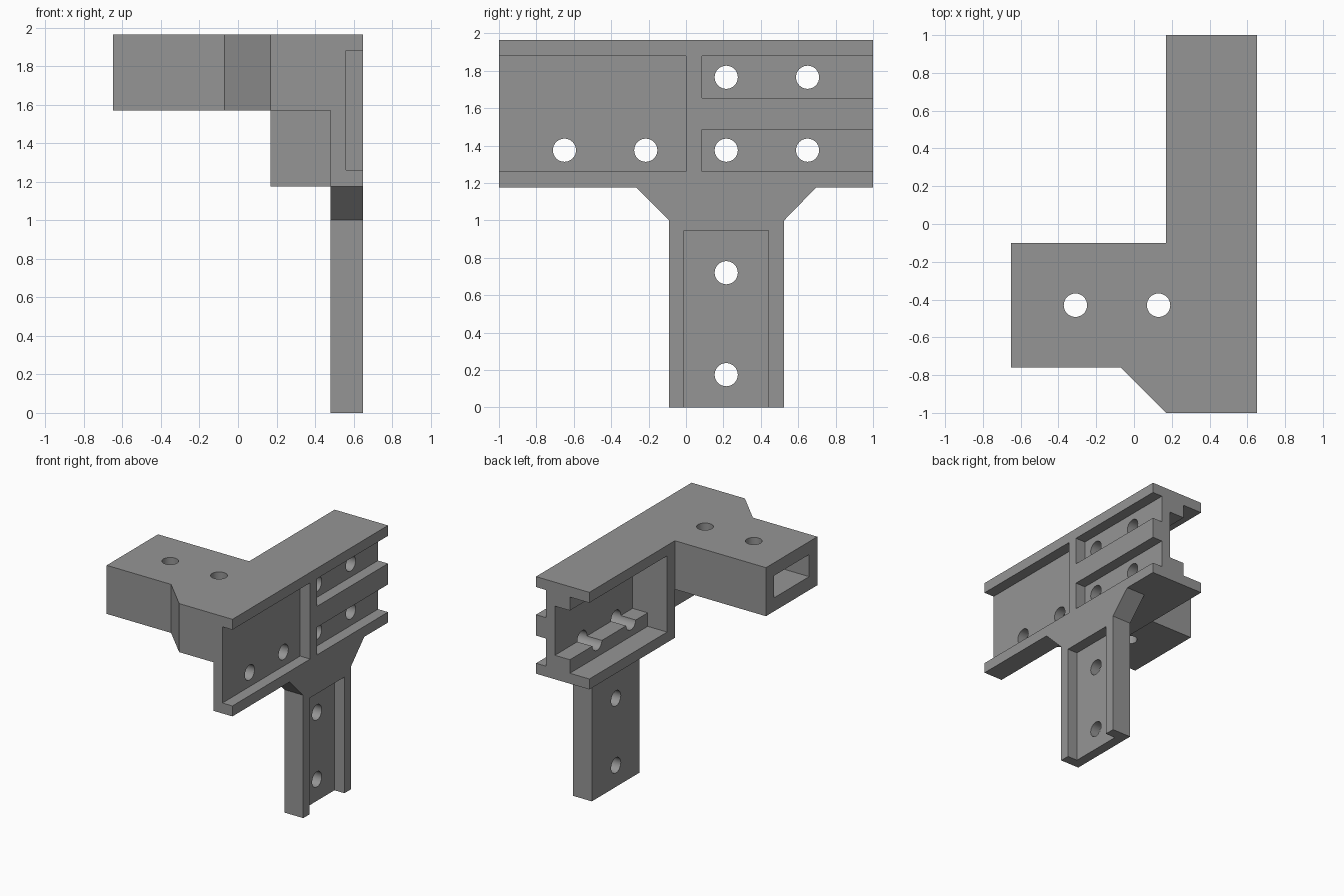
import bpy, bmesh, math
from mathutils import Vector, Matrix

if "Cube" in bpy.data.objects:
    bpy.data.objects.remove(bpy.data.objects["Cube"])

grey = bpy.data.materials.new("mid_grey")
grey.diffuse_color = (0.3, 0.3, 0.3, 1)
grey.use_nodes = True
grey.node_tree.nodes["Principled BSDF"].inputs["Base Color"].default_value = grey.diffuse_color


def finish(name, bm):
    bmesh.ops.recalc_face_normals(bm, faces=bm.faces)
    me = bpy.data.meshes.new(name)
    bm.to_mesh(me)
    bm.free()
    me.materials.append(grey)
    ob = bpy.data.objects.new(name, me)
    bpy.context.collection.objects.link(ob)
    return ob


def prism(name, pts, lo, hi, axis):
    """Extrude a 2D outline along x (pts are y, z) or z (pts are x, y)."""
    bm = bmesh.new()
    to3d = (lambda a, b: (lo, a, b)) if axis == 'x' else (lambda a, b: (a, b, lo))
    face = bm.faces.new([bm.verts.new(to3d(*p)) for p in pts])
    new = bmesh.ops.extrude_face_region(bm, geom=[face])['geom']
    step = Vector((hi - lo, 0, 0)) if axis == 'x' else Vector((0, 0, hi - lo))
    bmesh.ops.translate(bm, vec=step, verts=[v for v in new if isinstance(v, bmesh.types.BMVert)])
    return finish(name, bm)


def box(name, x0, x1, y0, y1, z0, z1):
    return prism(name, [(x0, y0), (x1, y0), (x1, y1), (x0, y1)], z0, z1, 'z')


def rod(name, centre, length, axis):
    bm = bmesh.new()
    rot = Matrix.Rotation(math.pi / 2, 4, 'Y') if axis == 'x' else Matrix.Identity(4)
    bmesh.ops.create_cone(bm, cap_ends=True, segments=32, radius1=0.062, radius2=0.062,
                          depth=length, matrix=Matrix.Translation(centre) @ rot)
    return finish(name, bm)


def combine(target, other, op):
    mod = target.modifiers.new(other.name, 'BOOLEAN')
    mod.operation, mod.solver, mod.object = op, 'EXACT', other
    bpy.context.view_layer.objects.active = target
    bpy.ops.object.modifier_apply(modifier=mod.name)
    bpy.data.objects.remove(other)


# L-shaped top with chamfered side arm
bracket = prism("bracket", [(0.17, -1), (0.65, -1), (0.65, 1), (0.17, 1), (0.17, -0.1),
                            (-0.65, -0.1), (-0.65, -0.76), (-0.07, -0.76)], 1.57, 1.965, 'z')
# Side plate, tapered neck and stem
plate = prism("plate", [(-1, 1.175), (-0.265, 1.175), (-0.09, 1.0), (-0.09, 0), (0.525, 0),
                        (0.525, 1.0), (0.695, 1.175), (1, 1.175), (1, 1.965), (-1, 1.965)],
              0.48, 0.65, 'x')
combine(bracket, plate, 'UNION')
combine(bracket, box("lower_beam", 0.17, 0.56, -0.1, 1, 1.175, 1.7), 'UNION')

# Recesses and channels
cuts = [
    ("front_recess", 0.56, 0.8, -1.1, 0, 1.26, 1.88),
    ("upper_groove", 0.56, 0.8, 0.085, 1.1, 1.655, 1.88),
    ("lower_groove", 0.56, 0.8, 0.085, 1.1, 1.26, 1.485),
    ("stem_groove", 0.56, 0.8, -0.01, 0.44, -0.1, 0.945),
    ("wide_pocket", 0.0, 0.345, 0, 1.1, 1.26, 1.88),
    ("deep_pocket", 0.3, 0.48, 0, 1.1, 1.37, 1.77),
    ("arm_slot", -0.8, 0.345, -0.655, -0.205, 1.68, 1.86),
]
for c in cuts:
    combine(bracket, box(*c), 'DIFFERENCE')

# Bolt holes through the plate and stem
for y, z in [(-0.65, 1.375), (-0.215, 1.375), (0.215, 1.375), (0.65, 1.375),
             (0.215, 1.765), (0.65, 1.765), (0.215, 0.72), (0.215, 0.175)]:
    combine(bracket, rod("side_hole", (0.53, y, z), 0.5, 'x'), 'DIFFERENCE')
# Bolt holes through the arm
for x in (-0.31, 0.13):
    combine(bracket, rod("arm_hole", (x, -0.43, 1.77), 0.8, 'z'), 'DIFFERENCE')

bpy.ops.object.select_all(action='DESELECT')
bracket.select_set(True)
bpy.context.view_layer.objects.active = bracket
bpy.ops.object.shade_smooth_by_angle(angle=math.radians(30))
